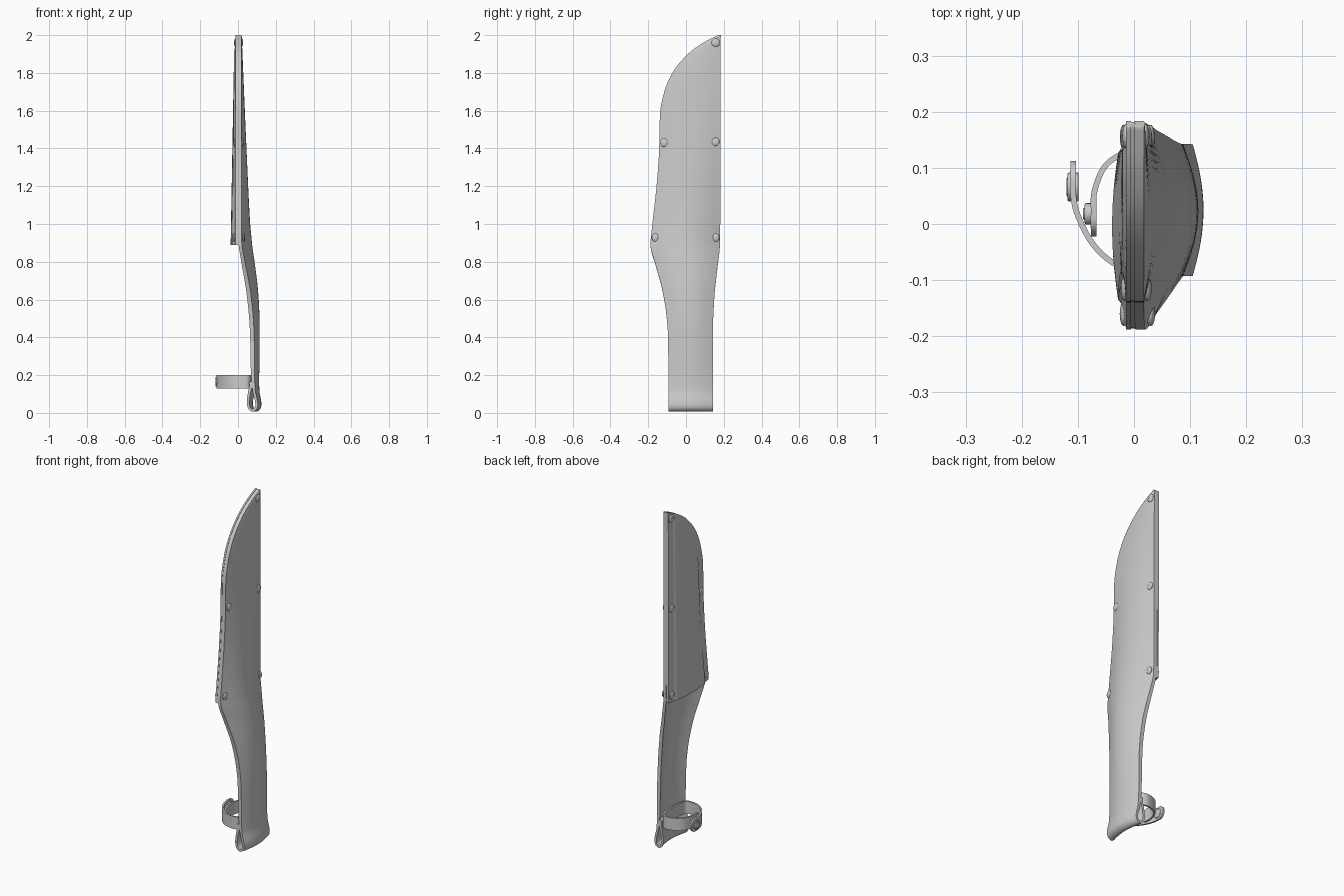
import bpy, math
from mathutils import Vector

if "Cube" in bpy.data.objects:
    bpy.data.objects.remove(bpy.data.objects["Cube"])


def curve(pts):
    """Smooth interpolation through (z, value) pairs, ascending z."""
    def f(z):
        n = len(pts)
        if z <= pts[0][0]: return pts[0][1]
        if z >= pts[-1][0]: return pts[-1][1]
        i = next(k for k in range(n - 1) if z <= pts[k + 1][0])
        sec = lambda k: (pts[k + 1][1] - pts[k][1]) / (pts[k + 1][0] - pts[k][0])
        def slope(k):
            if k == 0: return sec(0)
            if k == n - 1: return sec(n - 2)
            a, b = sec(k - 1), sec(k)
            return 0 if a * b <= 0 else 2 * a * b / (a + b)
        h = pts[i + 1][0] - pts[i][0]
        t = (z - pts[i][0]) / h
        return ((2*t**3 - 3*t**2 + 1) * pts[i][1] + (t**3 - 2*t**2 + t) * h * slope(i)
                + (3*t**2 - 2*t**3) * pts[i + 1][1] + (t**3 - t**2) * h * slope(i + 1))
    return f


def spline(pts, sub=6):
    """Catmull-Rom path through 2D points."""
    P = [Vector(p) for p in pts]
    P = [2*P[0] - P[1]] + P + [2*P[-1] - P[-2]]
    out = []
    for i in range(1, len(P) - 2):
        a, b, c, d = P[i-1:i+3]
        for k in range(sub):
            t = k / sub
            out.append(0.5 * (2*b + (c-a)*t + (2*a-5*b+4*c-d)*t*t + (3*b-a-3*c+d)*t**3))
    return out + [P[-2]]


def normals(path):
    res = []
    for i in range(len(path)):
        d = path[min(i+1, len(path)-1)] - path[max(i-1, 0)]
        res.append(Vector((-d.y, d.x)).normalized())
    return res


def slab(name, outer, inner):
    """Closed sheet from two equal grids of points."""
    R, C = len(outer), len(outer[0])
    verts = [p for row in outer for p in row] + [p for row in inner for p in row]
    o = lambda r, c: r*C + c
    n = lambda r, c: R*C + r*C + c
    faces = []
    for r in range(R - 1):
        for c in range(C - 1):
            faces.append((o(r, c), o(r, c+1), o(r+1, c+1), o(r+1, c)))
            faces.append((n(r, c), n(r+1, c), n(r+1, c+1), n(r, c+1)))
        faces.append((o(r, 0), o(r+1, 0), n(r+1, 0), n(r, 0)))
        faces.append((o(r, C-1), n(r, C-1), n(r+1, C-1), o(r+1, C-1)))
    for c in range(C - 1):
        faces.append((o(0, c), n(0, c), n(0, c+1), o(0, c+1)))
        faces.append((o(R-1, c), o(R-1, c+1), n(R-1, c+1), n(R-1, c)))
    me = bpy.data.meshes.new(name)
    me.from_pydata(verts, [], faces)
    ob = bpy.data.objects.new(name, me)
    bpy.context.collection.objects.link(ob)
    bpy.context.view_layer.objects.active = ob
    bpy.ops.object.select_all(action='DESELECT')
    ob.select_set(True)
    bpy.ops.object.mode_set(mode='EDIT')
    bpy.ops.mesh.select_all(action='SELECT')
    bpy.ops.mesh.normals_make_consistent(inside=False)
    bpy.ops.object.mode_set(mode='OBJECT')
    bpy.ops.object.shade_smooth_by_angle(angle=math.radians(35))
    return ob


# Outline and side profile
left = curve([(0, -.092), (.4, -.095), (.53, -.105), (.65, -.125), (.78, -.16), (.89, -.188), (1.0, -.178),
              (1.2, -.156), (1.4, -.142), (1.58, -.138), (1.7, -.115), (1.8, -.072), (1.9, .01), (1.965, .1), (2, .172)])
right = curve([(0, .142), (.45, .143), (.6, .149), (.75, .164), (.9, .18), (1.1, .182), (2, .184)])
edge_x = curve([(.2, .078), (.4, .075), (.5, .07), (.65, .054), (.8, .027), (.92, .01), (2, .009)])
bulge = curve([(0, .017), (.2, .025), (.4, .029), (.5, .033), (.65, .041), (.8, .051), (.9, .054), (1, .046),
               (1.4, .027), (2, .002)])
thick = curve([(.1, .013), (.25, .02), (.6, .022), (.95, .017), (2, .017)])
upper = [2 - 1.11 * (i / 50) ** 1.5 for i in range(51)]
T = [math.sin(math.pi / 2 * (i / 12 - 1)) for i in range(25)]
lerp_y = lambda z, t: left(z) + (right(z) - left(z)) * (t + 1) / 2
arch = lambda t: max(0, 1 - t * t) ** 1.1

# Back panel, running down into the folded bottom loop
path = [Vector((edge_x(z), z)) for z in upper + [.87 - .03 * i for i in range(22)]]
path += spline([(.078, .2), (.084, .12), (.097, .06), (.096, .028), (.078, .013), (.06, .025),
                (.053, .055), (.058, .1), (.067, .14), (.067, .165)])
outer, inner = [], []
for p, n in zip(path, normals(path)):
    th = thick(p.y) / 2
    for rows, s in ((outer, 1), (inner, -1)):
        q = p + n * th * s
        rows.append([(q.x + bulge(p.y) * arch(t), lerp_y(p.y, t), min(q.y, 2)) for t in T])
slab("back_panel", outer, inner)


# Front panel with a flat stitched margin and raised middle
def front_raise(z, y):
    d = min(y - left(z), right(z) - y)
    step = max(0, min(1, (d - .045) / .008))
    t = (2 * y - left(z) - right(z)) / (right(z) - left(z))
    top = max(0, min(1, (1.945 - z) / .03))
    return top * (.005 * step + (.02 * (2 - z) / 1.11) * arch(t))


U = [-1 + i / 24 for i in range(49)]
fo = [[(-.014 - front_raise(z, lerp_y(z, t)), lerp_y(z, t), z) for t in U] for z in upper]
fi = [[(x + .009, y, z) for x, y, z in row] for row in fo]
slab("front_panel", fo, fi)

# Welt strips sandwiched between the panels
for name, side in (("welt_left", 0), ("welt_right", 1)):
    rows = []
    for z in upper:
        w = min(.04, (right(z) - left(z)) / 2)
        a = right(z) - w if side else left(z) + .002
        b = right(z) - .002 if side else left(z) + w
        rows.append([(-.006, a, z - .002), (-.006, b, z - .002)])
    slab(name, rows, [[(.003, y, z) for _, y, z in r] for r in rows])


# Domed rivets, both faces
def dome(name, loc, r, depth):
    bpy.ops.mesh.primitive_uv_sphere_add(segments=20, ring_count=12, radius=1, location=loc)
    ob = bpy.context.object
    ob.name = name
    ob.scale = (depth, r, r)
    bpy.ops.object.shade_smooth()


for i, (y, z) in enumerate([(.157, 1.96), (.155, 1.435), (-.115, 1.43), (.155, .928), (-.16, .928)]):
    t = (2 * y - left(z) - right(z)) / (right(z) - left(z))
    x = edge_x(z) + thick(z) / 2 + bulge(z) * arch(t)
    dome(f"rivet_back_{i}", (x - .001, y, z), .022, .008)
    dome(f"rivet_front_{i}", (-.014 - front_raise(z, y), y, z), .022, .007)

# Retaining strap wrapped round the handle, with rounded ends
sp = spline([(-.108, .112), (-.109, .06), (-.1, .015), (-.07, -.04), (-.025, -.076), (.03, -.088), (.062, -.07),
             (.072, .02), (.064, .11), (.035, .136), (-.01, .129), (-.05, .105), (-.07, .06), (-.072, .02), (-.072, -.022)], 8)
lens = [0]
for a, b in zip(sp, sp[1:]):
    lens.append(lens[-1] + (b - a).length)
so, si = [], []
for p, n, l in zip(sp, normals(sp), lens):
    d = min(1, min(l, lens[-1] - l) / .034)
    h = .036 * math.sqrt(max(.04, 1 - (1 - d) ** 2))
    for rows, s in ((so, .005), (si, -.005)):
        q = p + n * s
        rows.append([(q.x, q.y, .165 - h), (q.x, q.y, .165 + h)])
slab("strap", so, si)


# Snap fasteners on the strap ends
def disc(name, x, y, r, depth):
    bpy.ops.mesh.primitive_cylinder_add(vertices=24, radius=r, depth=depth, location=(x, y, .165),
                                        rotation=(0, math.pi / 2, 0))
    ob = bpy.context.object
    ob.name = name
    m = ob.modifiers.new("bevel", 'BEVEL')
    m.width, m.segments = .003, 2
    bpy.ops.object.shade_smooth_by_angle(angle=math.radians(40))


disc("snap_cap", -.1085, .066, .026, .02)
disc("snap_cap_top", -.115, .066, .018, .01)
disc("snap_stud", -.08, .018, .019, .016)
disc("snap_stud_pin", -.087, .018, .011, .008)
